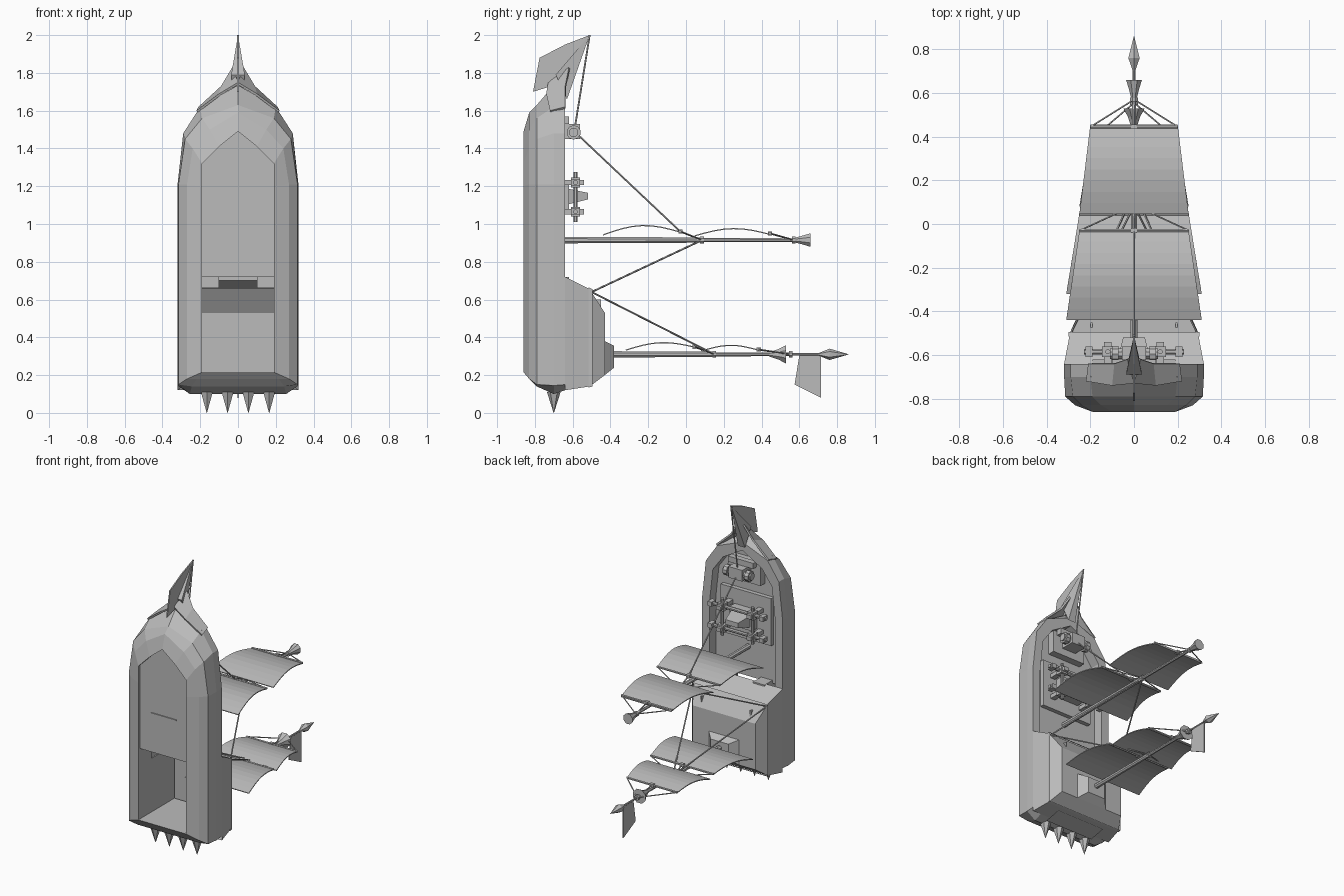
import bpy, bmesh, math
from mathutils import Vector

old = bpy.data.objects.get("Cube")
if old:
    bpy.data.objects.remove(old, do_unlink=True)

grey = bpy.data.materials.new("plain_grey")
grey.use_nodes = True
grey.diffuse_color = (0.5, 0.5, 0.5, 1)
grey.node_tree.nodes["Principled BSDF"].inputs["Base Color"].default_value = (0.5, 0.5, 0.5, 1)


def build(name, verts, faces):
    me = bpy.data.meshes.new(name)
    me.from_pydata([tuple(v) for v in verts], [], faces)
    bm = bmesh.new()
    bm.from_mesh(me)
    bmesh.ops.recalc_face_normals(bm, faces=bm.faces)
    bm.to_mesh(me)
    bm.free()
    me.materials.append(grey)
    ob = bpy.data.objects.new(name, me)
    bpy.context.scene.collection.objects.link(ob)
    return ob


def loft(name, rings, start=True, end=True):
    n = len(rings[0])
    verts = [p for r in rings for p in r]
    faces = []
    for k in range(len(rings) - 1):
        for i in range(n):
            j = (i + 1) % n
            faces.append((k * n + i, k * n + j, k * n + n + j, k * n + n + i))
    if start:
        faces.append(tuple(range(n)))
    if end:
        faces.append(tuple(range(len(verts) - n, len(verts))))
    return build(name, verts, faces)


def mirrored(half, y):
    """Closed outline from its +x half, which starts on the centre line."""
    return [(x, y, z) for x, z in half] + [(-x, y, z) for x, z in half[:0:-1]]


def rect(hx, y, z0, z1):
    return [(-hx, y, z0), (hx, y, z0), (hx, y, z1), (-hx, y, z1)]


def box(name, x, y, z):
    return loft(name, [[(a, q, b) for a, b in ((x[0], z[0]), (x[1], z[0]), (x[1], z[1]), (x[0], z[1]))]
                       for q in y])


def rod(name, a, b, r0, r1=None, n=8):
    a, b = Vector(a), Vector(b)
    rot = (b - a).to_track_quat('Z', 'Y')
    r1 = r0 if r1 is None else r1
    rings = [[p + rot @ Vector((r * math.cos(t), r * math.sin(t), 0))
              for t in (math.tau * (i + 0.5) / n for i in range(n))]
             for p, r in ((a, r0), (b, r1))]
    return loft(name, rings)


def slab(name, pts, t):
    """Thin upright plate in the centre plane from (y, z) points."""
    return loft(name, [[(s * t, y, z) for y, z in pts] for s in (-1, 1)])


# Hull shell: from the recessed deck, over the rim, down to the open keel
rim = [(0, 1.63), (.155, 1.54), (.235, 1.43), (.26, 1.2), (.26, .2), (.2, .18)]
top = [(0, 1.69), (.2, 1.61), (.29, 1.48), (.32, 1.21), (.32, .15), (.255, .12)]
side = [(0, 1.735), (.2, 1.62), (.29, 1.48), (.32, 1.21), (.32, .145), (.255, .1)]
bilge = [(0, 1.63), (.19, 1.56), (.28, 1.45), (.315, 1.21), (.315, .15), (.245, .14)]
floor = [(0, 1.59), (.15, 1.5), (.24, 1.4), (.27, 1.21), (.27, .18), (.215, .18)]
hole = [(0, 1.49), (.1, 1.41), (.19, 1.32), (.19, 1.2), (.19, .215), (.15, .215)]
levels = [(rim, -.71), (rim, -.64), (top, -.64), (side, -.7), (bilge, -.79),
          (floor, -.83), (hole, -.86), (hole, -.71)]
loft("hull", [mirrored(h, y) for h, y in levels], False, False)

# Deck slab
deck = rim[:4] + [(.26, .7)]
build("deck", mirrored(deck, -.71), [tuple(range(9))])
keel = hole[:4] + [(.19, .72)]
loft("deck_underside", [mirrored(keel, y) for y in (-.84, -.72)])
box("underside_mark", (-.1, .1), (-.847, -.84), (.998, 1.004))

# Stern cabin, open to the hull below
loft("cabin", [rect(.32, -.64, .12, .72), rect(.295, -.51, .14, .655),
               rect(.25, -.43, .2, .53)], False, True)
loft("cabin_trim", [rect(.3, -.515, .135, .665), rect(.3, -.495, .14, .655)], False, False)
loft("mast_step", [rect(.12, -.43, .2, .38), rect(.07, -.38, .24, .355)])
for s in (-1, 1):
    box("cabin_liner", sorted((s * .19, s * .2)), (-.72, -.45), (.21, .6))
    box("cabin_beam", sorted((s * .1, s * .19)), (-.72, -.62), (.66, .72))
box("cabin_floor", (-.2, .2), (-.72, -.45), (.2, .215))
loft("window_panel", [rect(.12, -.437, .23, .38), rect(.12, -.431, .23, .38)])
build("stern_panel", [(x, y, z) for x, y, z in ((-.19, -.66, .104), (.19, -.66, .104),
      (.19, -.54, .128), (-.19, -.54, .128))], [(0, 1, 2, 3)])

# Spikes under the stern
for x in (-.165, -.055, .055, .165):
    rod("stern_spike", (x, -.7, .11), (x, -.7, 0), .036, .001, 6)

# Figurehead fin, stem and side wings
slab("figurehead_fin", [(-.81, 1.7), (-.775, 1.88), (-.64, 1.95), (-.51, 2),
                        (-.59, 1.87), (-.68, 1.74)], .004)
tip = (0, -.51, 2)
stem = [(-.036, -.69, 1.79), (.036, -.69, 1.79), (.028, -.63, 1.66), (-.028, -.63, 1.66), tip]
build("figurehead_stem", stem, [(0, 1, 4), (1, 2, 4), (2, 3, 4), (3, 0, 4), (0, 1, 2, 3)])
for s in (-1, 1):
    wing = build("figurehead_wing", [(0, -.73, 1.75), (s * .1, -.74, 1.69), (s * .22, -.72, 1.6),
                 (s * .21, -.64, 1.62), (s * .09, -.64, 1.73), (s * .03, -.62, 1.83)],
                 [(0, 1, 4, 5), (1, 2, 3, 4)])
    wing.modifiers.new("thickness", 'SOLIDIFY').thickness = .012

# Bow winch
box("winch_base", (-.13, .13), (-.71, -.66), (1.4, 1.56))
box("winch_block", (-.055, .055), (-.66, -.56), (1.45, 1.53))
box("winch_back", (-.1, .1), (-.66, -.62), (1.53, 1.57))
rod("winch_drum", (-.11, -.595, 1.485), (.11, -.595, 1.485), .026)
for s in (-1, 1):
    rod("winch_wheel", (s * .07, -.595, 1.485), (s * .1, -.595, 1.485), .038, n=10)

# Deck frame around the hatch
box("frame_base", (-.2, .2), (-.71, -.68), (.98, 1.32))
box("hatch_base", (-.09, .09), (-.68, -.62), (1.08, 1.21))
loft("hatch", [rect(.08, -.64, 1.1, 1.19), rect(.05, -.52, 1.13, 1.165)])
for z in (1.065, 1.22):
    rod("frame_bar", (-.23, -.585, z), (.23, -.585, z), .013)
    for x in (-.205, -.12, .12, .205):
        w = .026 if abs(x) < .2 else .016
        box("frame_block", (x - w, x + w), (-.61, -.56), (z - w, z + w))
        if abs(x) < .2:
            box("frame_foot", (x - .018, x + .018), (-.69, -.54), (z - .014, z + .014))
for x in (-.12, .12):
    rod("frame_post", (x, -.585, 1.01), (x, -.585, 1.275), .012)


def sail(y0, y1, z0, z1, w0, w1, rise):
    n = 8
    verts = []
    for i in range(n + 1):
        t = i / n
        z = z0 + (z1 - z0) * t + rise * math.sin(math.pi * t)
        w = w0 + (w1 - w0) * t
        verts += [(-w, y0 + (y1 - y0) * t, z), (w, y0 + (y1 - y0) * t, z)]
    ob = build("sail", verts, [(2 * i, 2 * i + 1, 2 * i + 3, 2 * i + 2) for i in range(n)])
    ob.modifiers.new("thickness", 'SOLIDIFY').thickness = .006


def yard(y, z, w, knot_y, mast_z):
    rod("yard", (-w, y, z), (w, y, z), .008, n=6)
    box("yard_clamp", (-.014, .014), (y - .011, y + .011), (z - .011, z + .011))
    rod("mast_ring", (0, knot_y - .01, mast_z), (0, knot_y + .01, mast_z), .019)
    rod("yard_strut", (0, y, z), (0, knot_y, mast_z), .005, n=5)
    for s in (-1, 1):
        rod("yard_line", (s * w, y, z), (0, knot_y, mast_z), .004, n=5)


# Main mast with two sails and a flared lookout
M, A = .915, .31
rod("main_mast", (0, -.71, M), (0, .09, M), .019, .015)
rod("main_topmast", (0, .05, M), (0, .6, M), .012, .01)
rod("main_lookout", (0, .57, M), (0, .62, M), .012, .026)
rod("main_lookout_top", (0, .62, M), (0, .66, M), .026, .039)
sail(-.44, -.03, .945, .96, .31, .25, .042)
sail(.045, .455, .94, .945, .25, .2, .036)
yard(-.03, .96, .25, .085, M)
yard(.445, .95, .2, .57, M)

# Aft mast with two sails, lookout, finial and flag
rod("aft_mast", (0, -.4, A), (0, .15, A), .018, .015)
rod("aft_topmast", (0, .12, A), (0, .56, A), .012, .01)
rod("aft_pole", (0, .52, A), (0, .74, A), .007)
rod("aft_lookout", (0, .44, A), (0, .49, A), .012, .03)
rod("aft_lookout_top", (0, .49, A), (0, .53, A), .03, .053)
rod("finial_base", (0, .7, A), (0, .76, A), .006, .03, 6)
rod("finial_tip", (0, .76, A), (0, .86, A), .03, .001, 6)
slab("flag", [(.6, .305), (.715, .305), (.715, .08), (.575, .15)], .003)
sail(-.32, .05, .335, .35, .31, .25, .032)
sail(.08, .385, .33, .335, .25, .2, .028)
yard(.045, .35, .25, .15, A)
yard(.385, .335, .2, .555, A)

# Rigging
rod("fore_stay", tip, (0, -.59, 1.5), .005, n=5)
rod("main_stay", (0, -.57, 1.47), (0, -.03, .96), .005, n=5)
for s in (-1, 1):
    rod("main_backstay", (s * .29, -.5, .64), (0, .085, M), .005, n=5)
    rod("aft_backstay", (s * .29, -.5, .64), (0, .15, A), .005, n=5)
